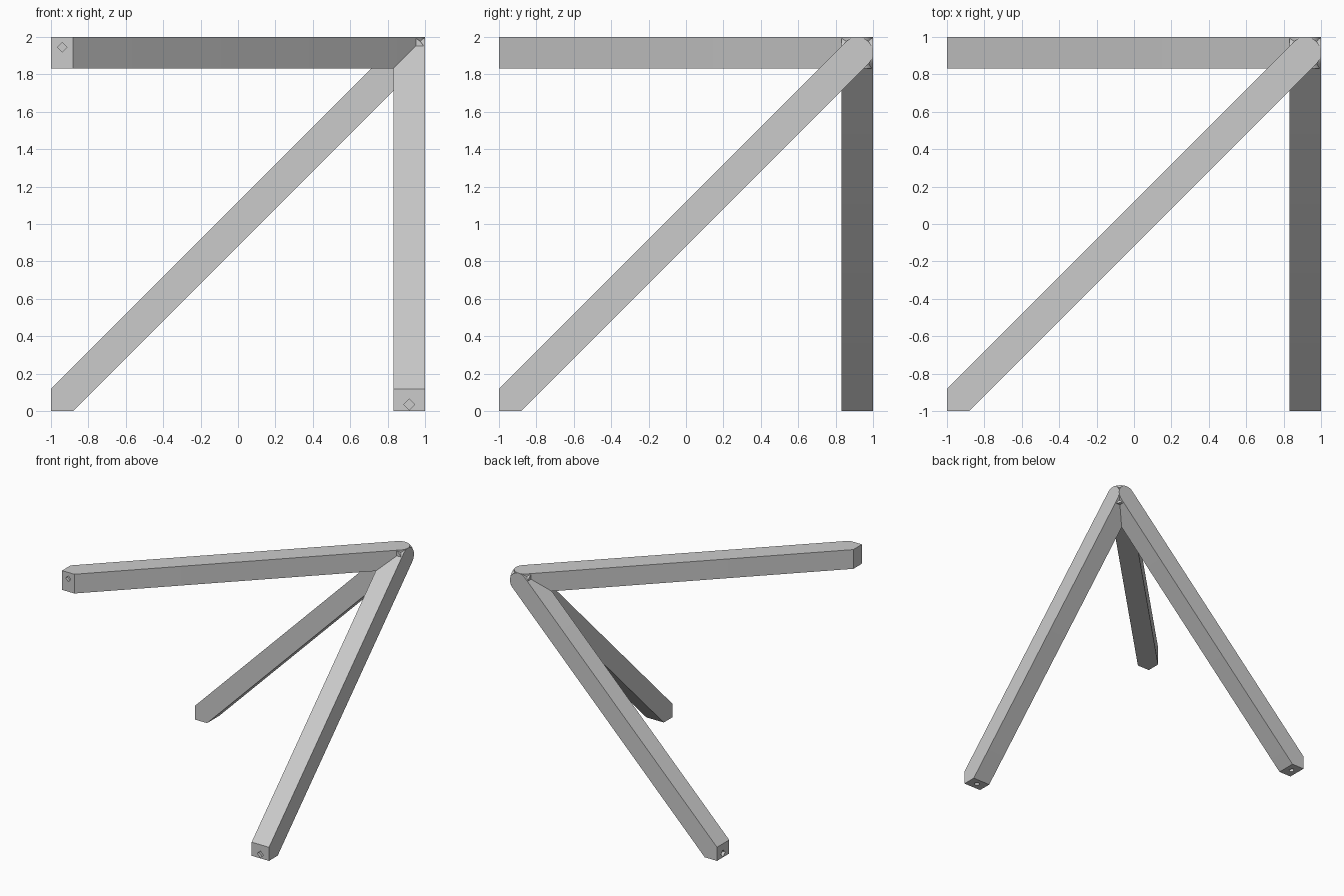
import bpy, bmesh
from math import cos, sin, radians, sqrt
from mathutils import Vector

cube = bpy.data.objects.get("Cube")
if cube:
    bpy.data.objects.remove(cube, do_unlink=True)

R = 0.084            # half the bar thickness
C = 1 - R            # centre of the rounded joint
S = R * sqrt(2)      # length of each end cap
ARC_STEPS = 20

grey = bpy.data.materials.new("plain_grey")
grey.use_nodes = True
COLOUR = (0.6, 0.6, 0.6, 1)
grey.diffuse_color = COLOUR
grey.node_tree.nodes["Principled BSDF"].inputs["Base Color"].default_value = COLOUR

# Bar outline: square corner at the foot, rounded at the joint
outline = [(-1, S - 1), (-1, -1), (S - 1, -1)]
for i in range(ARC_STEPS + 1):
    a = radians(-45 + 180 * i / ARC_STEPS)
    outline.append((C + R * cos(a), C + R * sin(a)))


def drill(bar, centre, axis, radius):
    """Cut a shallow diamond socket into an end cap."""
    direction = Vector([float(k == axis) for k in range(3)])
    bpy.ops.mesh.primitive_cylinder_add(
        vertices=4, radius=radius, depth=0.05, location=centre,
        rotation=direction.to_track_quat('Z', 'Y').to_euler())
    cutter = bpy.context.object
    cutter.hide_render = True
    mod = bar.modifiers.new("socket", 'BOOLEAN')
    mod.operation = 'DIFFERENCE'
    mod.solver = 'EXACT'
    mod.object = cutter
    bpy.context.view_layer.objects.active = bar
    bpy.ops.object.modifier_apply(modifier=mod.name)
    bpy.data.objects.remove(cutter, do_unlink=True)


def make_bar(name, u, v, w, sockets):
    """Extrude the outline lying in axes u, v along axis w."""
    def point(a, b, c):
        p = Vector((0, 0, 0))
        p[u], p[v], p[w] = a, b, c
        p.z += 1
        return p

    bm = bmesh.new()
    face = bm.faces.new([bm.verts.new(point(a, b, 1 - 2 * R)) for a, b in outline])
    new = bmesh.ops.extrude_face_region(bm, geom=[face])["geom"]
    shift = Vector((0, 0, 0))
    shift[w] = 2 * R
    bmesh.ops.translate(bm, vec=shift, verts=[g for g in new if isinstance(g, bmesh.types.BMVert)])
    bmesh.ops.recalc_face_normals(bm, faces=bm.faces[:])
    mesh = bpy.data.meshes.new(name)
    bm.to_mesh(mesh)
    bm.free()
    mesh.materials.append(grey)
    bar = bpy.data.objects.new(name, mesh)
    bpy.context.collection.objects.link(bar)

    for a, b, c, axis, radius in sockets:
        drill(bar, point(a, b, c), axis, radius)
    bpy.ops.object.select_all(action='DESELECT')
    bar.select_set(True)
    bpy.context.view_layer.objects.active = bar
    bpy.ops.object.shade_smooth_by_angle(angle=radians(30))


# Two sloping legs, each with a socket in the outer cap and one underneath
leg_sockets = lambda outer: [(-1, -0.965, C, outer, 0.03), (-0.94, -1, C, 2, 0.025)]
make_bar("back_leg", 0, 2, 1, leg_sockets(0))
make_bar("side_leg", 1, 2, 0, leg_sockets(1))

# Level arm across the top, with one socket in its front cap
make_bar("top_arm", 0, 1, 2, [(-0.94, -1, 0.945, 1, 0.025)])
